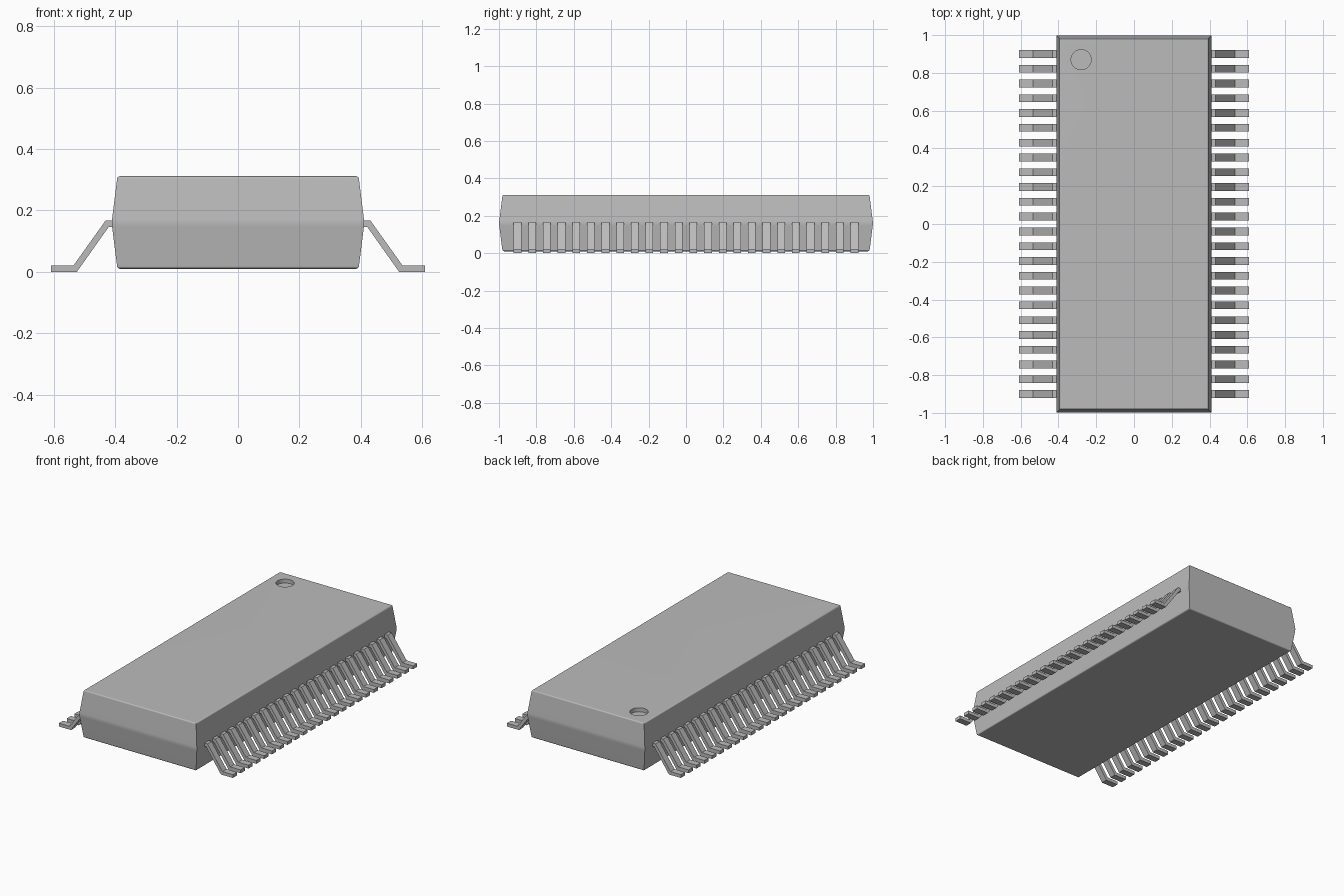
import bpy
import bmesh
from math import radians
from mathutils import Matrix

cube = bpy.data.objects.get("Cube")
if cube:
    bpy.data.objects.remove(cube, do_unlink=True)

grey = bpy.data.materials.new("plain grey")
grey.use_nodes = True
COLOUR = (0.5, 0.5, 0.5, 1)
grey.diffuse_color = COLOUR
grey.node_tree.nodes["Principled BSDF"].inputs["Base Color"].default_value = COLOUR


def make_object(name, bm):
    bmesh.ops.recalc_face_normals(bm, faces=bm.faces)
    mesh = bpy.data.meshes.new(name)
    bm.to_mesh(mesh)
    bm.free()
    mesh.materials.append(grey)
    obj = bpy.data.objects.new(name, mesh)
    bpy.context.collection.objects.link(obj)
    return obj


# Package body: three rectangular rings, widest at the parting line
bm = bmesh.new()
rings = []
for half_x, half_y, z in [(0.393, 0.981, 0.01), (0.412, 1.0, 0.16), (0.393, 0.981, 0.312)]:
    corners = [(-1, -1), (1, -1), (1, 1), (-1, 1)]
    rings.append([bm.verts.new((sx * half_x, sy * half_y, z)) for sx, sy in corners])
for low, high in zip(rings, rings[1:]):
    for i in range(4):
        j = (i + 1) % 4
        bm.faces.new((low[i], low[j], high[j], high[i]))
bm.faces.new(rings[0][::-1])
bm.faces.new(rings[-1])


# Round the rims and soften the parting line
def ring_edges(low, high):
    return [e for e in bm.edges if all(low < v.co.z < high for v in e.verts)]


bmesh.ops.bevel(bm, geom=ring_edges(0.1, 0.2), offset=0.012, segments=2,
                profile=0.5, affect='EDGES')
bmesh.ops.bevel(bm, geom=ring_edges(0, 0.02) + ring_edges(0.3, 0.32), offset=0.008,
                segments=3, profile=0.5, affect='EDGES')
body = make_object("package_body", bm)

# Round orientation dimple sunk into the top
bm = bmesh.new()
bmesh.ops.create_cone(bm, cap_ends=True, segments=48, radius1=0.053, radius2=0.053,
                      depth=0.06, matrix=Matrix.Translation((-0.28, 0.87, 0.317)))
cutter = make_object("dimple_cutter", bm)
cutter.hide_render = True
bpy.context.view_layer.objects.active = body
body.select_set(True)
cut = body.modifiers.new("dimple", 'BOOLEAN')
cut.operation = 'DIFFERENCE'
cut.solver = 'EXACT'
cut.object = cutter
bpy.ops.object.modifier_apply(modifier=cut.name)
bpy.data.objects.remove(cutter, do_unlink=True)
bpy.ops.object.shade_smooth_by_angle(angle=radians(35))
normals = body.modifiers.new("even_normals", 'WEIGHTED_NORMAL')
normals.keep_sharp = True

# Gull-wing leads: one side profile extruded along y, repeated on both sides
PROFILE = [(0.4, 0.147), (0.421, 0.147), (0.525, 0), (0.609, 0),
           (0.609, 0.021), (0.536, 0.021), (0.431, 0.168), (0.4, 0.168)]
LEADS = 24
PITCH = 0.0783
WIDTH = 0.041


def add_lead(bm, side, y):
    face = bm.faces.new([bm.verts.new((side * x, y - WIDTH / 2, z)) for x, z in PROFILE])
    extruded = bmesh.ops.extrude_face_region(bm, geom=[face], use_keep_orig=True)
    verts = [g for g in extruded["geom"] if isinstance(g, bmesh.types.BMVert)]
    bmesh.ops.translate(bm, verts=verts, vec=(0, WIDTH, 0))


for name, side in (("left_leads", 1), ("right_leads", -1)):
    bm = bmesh.new()
    for i in range(LEADS):
        add_lead(bm, side, (i - (LEADS - 1) / 2) * PITCH)
    make_object(name, bm)
